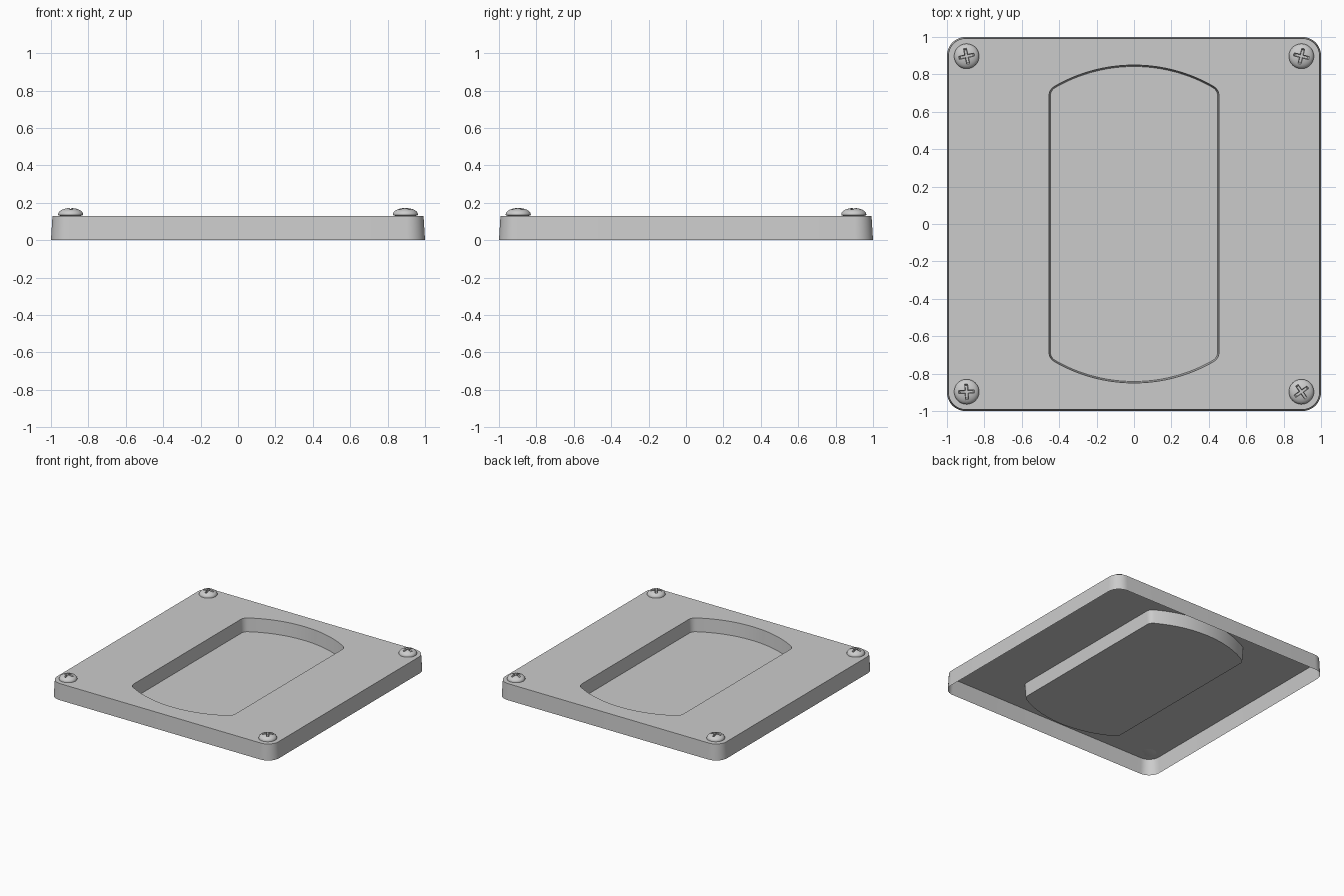
import bpy, bmesh
from math import sin, cos, pi, radians, sqrt
from mathutils import Matrix

default = bpy.data.objects.get("Cube")
if default:
    bpy.data.objects.remove(default)

TOP = 0.13        # height of the plate
FLOOR = 0.022     # height of the recess floor
DRAFT = 0.008     # slope of the moulded walls


def make_material(name, grey):
    m = bpy.data.materials.new(name)
    m.use_nodes = True
    colour = (grey, grey, grey, 1)
    m.diffuse_color = colour
    m.node_tree.nodes["Principled BSDF"].inputs["Base Color"].default_value = colour
    return m


plastic = make_material("light grey", 0.6)


def finish(name, bm):
    bmesh.ops.recalc_face_normals(bm, faces=bm.faces)
    mesh = bpy.data.meshes.new(name)
    bm.to_mesh(mesh)
    bm.free()
    mesh.materials.append(plastic)
    mesh.shade_smooth()
    mesh.set_sharp_from_angle(angle=radians(35))
    obj = bpy.data.objects.new(name, mesh)
    bpy.context.collection.objects.link(obj)
    return obj


def arc(cx, cy, r, start, end, n):
    angles = [radians(start + (end - start) * i / n) for i in range(n + 1)]
    return [(cx + r * cos(a), cy + r * sin(a)) for a in angles]


def plate_outline(inset):
    c = 0.9
    pts = []
    for i, (sx, sy) in enumerate([(1, 1), (-1, 1), (-1, -1), (1, -1)]):
        pts += arc(sx * c, sy * c, 0.1 - inset, i * 90, i * 90 + 90, 12)
    return pts


def recess_outline(inset):
    # straight sides, small fillets and large end arcs centred on the plate
    r, big, half = 0.06, 0.85, 0.455
    cx = half - r
    cy = sqrt((big - r) ** 2 - cx ** 2)
    end = (arc(cx, cy, r - inset, 0, 60, 8)
           + arc(0, 0, big - inset, 60, 120, 32)[1:-1]
           + arc(-cx, cy, r - inset, 120, 180, 8))
    return end + [(-x, -y) for x, y in end]


def ring(bm, pts, z):
    verts = [bm.verts.new((x, y, z)) for x, y in pts]
    edges = [bm.edges.new((verts[i - 1], verts[i])) for i in range(len(verts))]
    return verts, edges


def wall(bm, a, b):
    for i in range(len(a)):
        bm.faces.new((a[i - 1], a[i], b[i], b[i - 1]))


# Cover plate: thin open-bottomed shell with a sunken pocket
bm = bmesh.new()
rim, _ = ring(bm, plate_outline(0), 0)
outer, outer_edges = ring(bm, plate_outline(DRAFT), TOP)
lip, lip_edges = ring(bm, recess_outline(0), TOP)
floor, _ = ring(bm, recess_outline(DRAFT), FLOOR)
bmesh.ops.triangle_fill(bm, edges=outer_edges + lip_edges, use_beauty=True)
wall(bm, rim, outer)
wall(bm, lip, floor)
bm.faces.new(floor)
plate = finish("cover_plate", bm)
# the top must face up
if max(plate.data.polygons, key=lambda p: p.center.z).normal.z < 0:
    plate.data.flip_normals()

# Screw head: domed disc
bm = bmesh.new()
R, base, dome = 0.067, 0.008, 0.034
profile = [(0.055, 0), (R, 0.004)]
profile += [(R * cos(t * pi / 16), base + dome * sin(t * pi / 16)) for t in range(8)]
rings = [ring(bm, arc(0, 0, r, 0, 360, 40)[:-1], z)[0] for r, z in profile]
for a, b in zip(rings, rings[1:]):
    wall(bm, a, b)
bm.faces.new(rings[0])
bm.faces.new(rings[-1])
head = finish("screw_head", bm)

# Cross-shaped cutter, narrowing downwards
bm = bmesh.new()


def cross(length, w):
    pts = []
    for q in range(4):
        c, s = cos(q * pi / 2), sin(q * pi / 2)
        for x, y in [(length, -w), (length, w), (w, w)]:
            pts.append((x * c - y * s, x * s + y * c))
    return pts


low, _ = ring(bm, cross(0.034, 0.006), 0.016)
high, _ = ring(bm, cross(0.05, 0.0095), 0.05)
wall(bm, low, high)
bm.faces.new(low)
bm.faces.new(high)
cutter = finish("cross_cutter", bm)
cutter.hide_render = True

# Cut the slot, keep the result and drop the cutter
cut = head.modifiers.new("cross_slot", 'BOOLEAN')
cut.operation = 'DIFFERENCE'
cut.solver = 'EXACT'
cut.object = cutter
bpy.context.view_layer.update()
graph = bpy.context.evaluated_depsgraph_get()
screw_mesh = bpy.data.meshes.new_from_object(head.evaluated_get(graph))
screw_mesh.name = "screw"
screw_mesh.set_sharp_from_angle(angle=radians(35))
bpy.data.objects.remove(head)
bpy.data.objects.remove(cutter)

# Four screws, each turned differently
for name, sx, sy, turn in [("back_right", -1, 1, 12), ("back_left", 1, 1, -14),
                           ("front_right", -1, -1, 3), ("front_left", 1, -1, 35)]:
    screw = bpy.data.objects.new("screw_" + name, screw_mesh)
    screw.matrix_world = (Matrix.Translation((sx * 0.895, sy * 0.897, TOP))
                          @ Matrix.Rotation(radians(turn), 4, 'Z'))
    bpy.context.collection.objects.link(screw)
